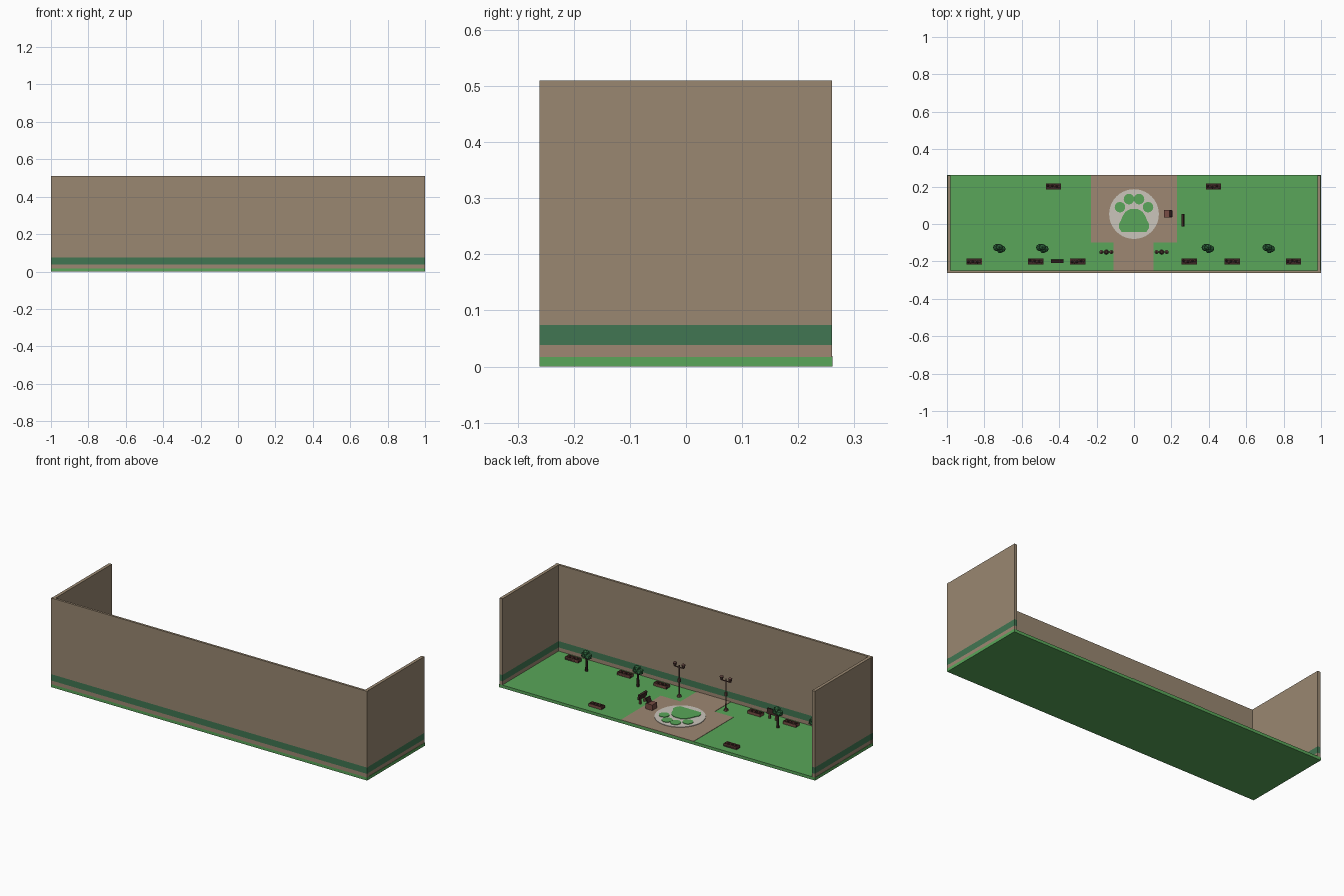
import bpy, bmesh, math, random
from mathutils import Vector, Matrix

if "Cube" in bpy.data.objects:
    bpy.data.objects.remove(bpy.data.objects["Cube"])

random.seed(4)
FLOOR = 0.017


def material(name, rgb):
    m = bpy.data.materials.new(name)
    m.diffuse_color = (*rgb, 1)
    m.use_nodes = True
    m.node_tree.nodes["Principled BSDF"].inputs["Base Color"].default_value = m.diffuse_color
    return m


TAN = material("tan wall", (0.32, 0.245, 0.165))
PAVING = material("brown paving", (0.34, 0.245, 0.17))
GRASS = material("grass green", (0.10, 0.38, 0.10))
STRIPE = material("stripe green", (0.053, 0.18, 0.085))
PALE = material("pale stone", (0.60, 0.56, 0.50))
WOOD = material("red brown wood", (0.19, 0.075, 0.058))
DARK = material("dark brown", (0.045, 0.02, 0.018))
LEAF = material("leaf green", (0.03, 0.14, 0.05))
METAL = material("lamp brown", (0.13, 0.065, 0.055))


def finish(bm, name, mats):
    me = bpy.data.meshes.new(name)
    bm.normal_update()
    bm.to_mesh(me)
    bm.free()
    for m in mats:
        me.materials.append(m)
    ob = bpy.data.objects.new(name, me)
    bpy.context.collection.objects.link(ob)
    return ob


def add_box(bm, lo, hi, mat=0, rot=None):
    lo, hi = Vector(lo), Vector(hi)
    m = Matrix.Translation((lo + hi) / 2)
    if rot:
        m = m @ rot
    m = m @ Matrix.Diagonal((*(hi - lo), 1))
    vs = bmesh.ops.create_cube(bm, size=1, matrix=m)["verts"]
    for f in {f for v in vs for f in v.link_faces}:
        f.material_index = mat


def add_rod(bm, x, y, z0, z1, r0, r1, mat=0, sides=8):
    m = Matrix.Translation((x, y, (z0 + z1) / 2))
    vs = bmesh.ops.create_cone(bm, cap_ends=True, segments=sides, radius1=r0,
                               radius2=r1, depth=z1 - z0, matrix=m)["verts"]
    for f in {f for v in vs for f in v.link_faces}:
        f.material_index = mat


def add_ball(bm, pos, r, mat=0, scale=(1, 1, 1)):
    m = Matrix.Translation(pos) @ Matrix.Diagonal((*scale, 1))
    vs = bmesh.ops.create_icosphere(bm, subdivisions=1, radius=r, matrix=m)["verts"]
    for f in {f for v in vs for f in v.link_faces}:
        f.material_index = mat


def plate(name, outline, z, mat):
    """Thin flat slab from an outline, standing on the floor."""
    bm = bmesh.new()
    f = bm.faces.new([bm.verts.new((x, y, FLOOR)) for x, y in outline])
    top = bmesh.ops.extrude_face_region(bm, geom=[f])["geom"]
    for v in top:
        if isinstance(v, bmesh.types.BMVert):
            v.co.z = z
    bmesh.ops.recalc_face_normals(bm, faces=bm.faces)
    return finish(bm, name, [mat])


def circle(cx, cy, r, n=24):
    return [(cx + r * math.cos(2 * math.pi * i / n),
             cy + r * math.sin(2 * math.pi * i / n)) for i in range(n)]


# Lawn slab
bm = bmesh.new()
add_box(bm, (-1, -0.261, 0), (1, 0.261, FLOOR))
finish(bm, "lawn", [GRASS])


# Walls with a painted band, coloured by height
def wall(name, lo, hi):
    bm = bmesh.new()
    add_box(bm, lo, hi)
    for z in (0.038, 0.074):
        bmesh.ops.bisect_plane(bm, geom=bm.verts[:] + bm.edges[:] + bm.faces[:],
                               plane_co=(0, 0, z), plane_no=(0, 0, 1))
    for f in bm.faces:
        z = f.calc_center_median().z
        f.material_index = 2 if z < 0.038 else 1 if z < 0.074 else 0
    finish(bm, name, [TAN, STRIPE, PAVING])


wall("front_wall", (-1, -0.261, FLOOR), (1, -0.248, 0.51))
wall("left_wall", (-0.998, -0.248, FLOOR), (-0.98, 0.26, 0.51))
wall("right_wall", (0.98, -0.248, FLOOR), (0.998, 0.26, 0.51))

# Paved plaza and path
plate("plaza", [(-0.23, 0.261), (-0.23, -0.10), (-0.11, -0.10), (-0.11, -0.248),
                (0.105, -0.248), (0.105, -0.10), (0.23, -0.10), (0.23, 0.261)],
      FLOOR + 0.002, PAVING)

# Round stone with a planted paw shape
plate("stone_disc", circle(0, 0.053, 0.133, 40), FLOOR + 0.005, PALE)
for i, (x, y) in enumerate([(-0.075, 0.09), (-0.027, 0.133), (0.027, 0.133), (0.075, 0.09)]):
    plate(f"paw_toe_{i}", circle(x, y, 0.028), FLOOR + 0.008, GRASS)
half = [(0.02, 0.08), (0.045, 0.066), (0.062, 0.04), (0.07, 0.018), (0.081, 0.0),
        (0.081, -0.02), (0.066, -0.042)]
plate("paw_pad", half + [(-x, y) for x, y in reversed(half)], FLOOR + 0.008, GRASS)


# Planter boxes with a row of low plants
def planter(i, x, y):
    bm = bmesh.new()
    w, d, t, top = 0.041, 0.016, 0.003, FLOOR + 0.016
    add_box(bm, (x - w, y - d, FLOOR), (x + w, y + d, FLOOR + 0.011), 1)
    for s in (-1, 1):
        a, b = sorted((s * d, s * (d - t)))
        add_box(bm, (x - w, y + a, FLOOR), (x + w, y + b, top))
        a, b = sorted((s * w, s * (w - t)))
        add_box(bm, (x + a, y - d + t, FLOOR), (x + b, y + d - t, top))
    for k in range(6):
        add_ball(bm, (x - 0.03 + k * 0.012, y + random.uniform(-0.005, 0.005), top - 0.001),
                 0.007, 0 if k % 2 else 1)
    finish(bm, f"planter_{i}", [WOOD, DARK])


spots = [(x, -0.2) for x in (-0.855, -0.525, -0.30, 0.295, 0.525, 0.853)]
for i, (x, y) in enumerate(spots + [(-0.43, 0.2), (0.425, 0.2)]):
    planter(i, x, y)

# Trees with clustered crowns
for i, x in enumerate((-0.72, -0.49, 0.395, 0.72)):
    y = -0.13
    bm = bmesh.new()
    add_rod(bm, x, y, FLOOR, FLOOR + 0.085, 0.008, 0.005, 1, 6)
    for dx, dy, dz, r in ((-0.012, 0.004, 0.09, 0.024), (0.013, -0.003, 0.088, 0.023),
                          (0.0, 0.006, 0.107, 0.021), (0.004, -0.012, 0.083, 0.018)):
        add_ball(bm, (x + dx, y + dy, FLOOR + dz), r, 0, (1, 0.9, 0.85))
    finish(bm, f"tree_{i}", [LEAF, DARK])

# Street lamps with two arms
for i, x in enumerate((-0.148, 0.148)):
    y = -0.15
    bm = bmesh.new()
    add_rod(bm, x, y, FLOOR, FLOOR + 0.012, 0.013, 0.008)
    add_rod(bm, x, y, FLOOR + 0.012, FLOOR + 0.18, 0.004, 0.003)
    add_rod(bm, x, y, FLOOR + 0.085, FLOOR + 0.102, 0.009, 0.009)
    add_box(bm, (x - 0.028, y - 0.002, FLOOR + 0.165), (x + 0.028, y + 0.002, FLOOR + 0.17))
    for s in (-1, 1):
        add_rod(bm, x + s * 0.027, y, FLOOR + 0.168, FLOOR + 0.188, 0.006, 0.011)
        add_rod(bm, x + s * 0.027, y, FLOOR + 0.188, FLOOR + 0.195, 0.011, 0.003)
    finish(bm, f"street_lamp_{i}", [METAL])


# Notice boards on two legs
def board(name, x, y, turn):
    bm = bmesh.new()
    add_box(bm, (-0.034, -0.006, 0.026), (0.034, 0.006, 0.056), 0,
            Matrix.Rotation(math.radians(-12), 4, 'X'))
    for s in (-0.02, 0.02):
        add_box(bm, (s - 0.004, -0.004, 0), (s + 0.004, 0.004, 0.03), 1)
    ob = finish(bm, name, [DARK, WOOD])
    ob.location = (x, y, FLOOR)
    ob.rotation_euler.z = turn


board("notice_board_front", -0.41, -0.2, math.pi)
board("notice_board_side", 0.262, 0.02, math.pi / 2)

# Wooden stand with a tilted panel
bm = bmesh.new()
add_box(bm, (0.16, 0.034, FLOOR), (0.202, 0.076, FLOOR + 0.034))
add_box(bm, (0.195, 0.038, FLOOR + 0.03), (0.202, 0.072, FLOOR + 0.062), 1,
        Matrix.Rotation(math.radians(18), 4, 'Y'))
finish(bm, "stand", [WOOD, DARK])
